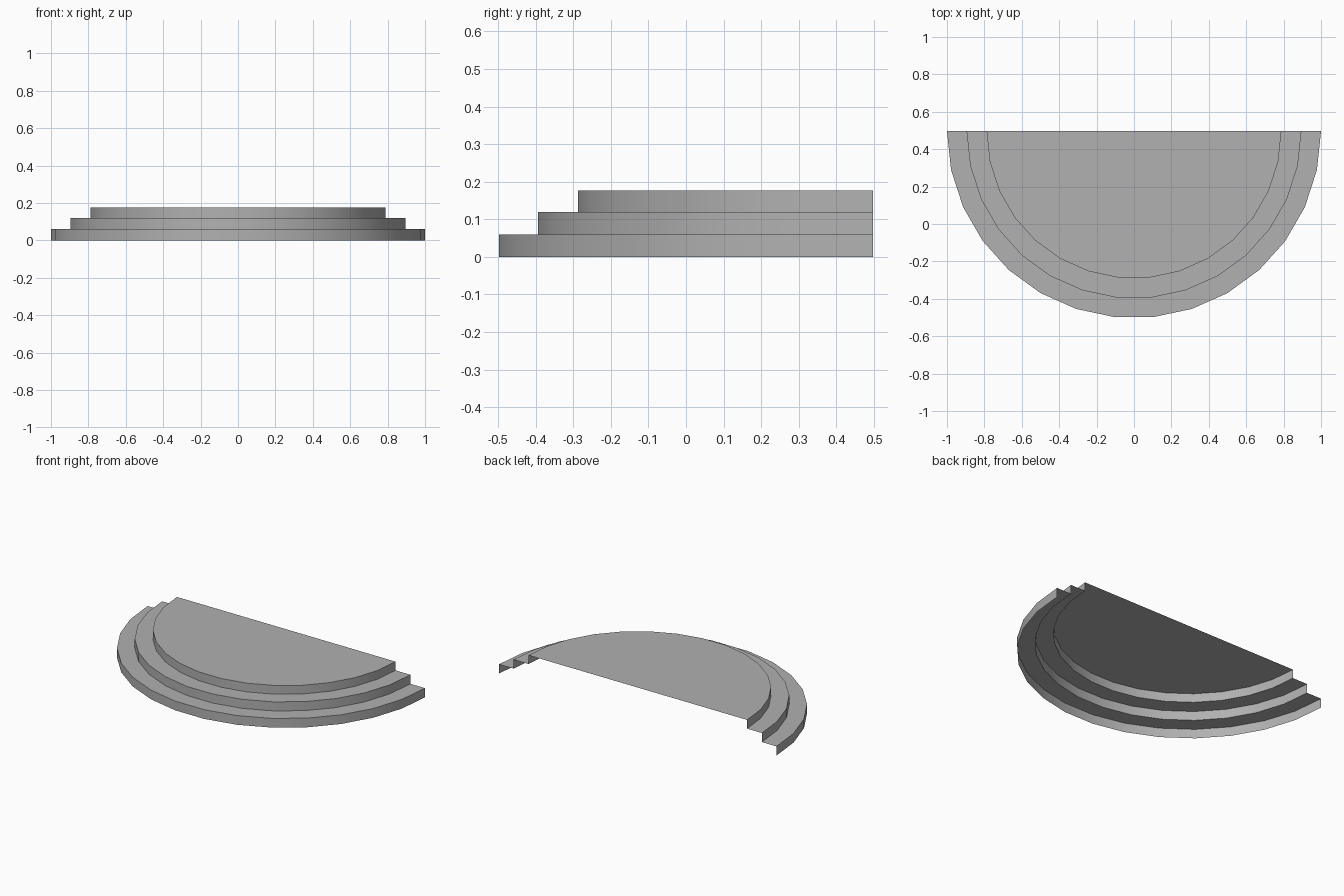
import bpy, bmesh, math

if "Cube" in bpy.data.objects:
    bpy.data.objects.remove(bpy.data.objects["Cube"])

SEGMENTS = 15
BACK_Y = 0.497
# Stair profile (radius, height), from the floor up to the landing edge
PROFILE = [(1.0, 0.0), (1.0, 0.06), (0.895, 0.06), (0.895, 0.119),
           (0.788, 0.119), (0.788, 0.176)]


def half_ring(bm, radius, z):
    angles = [math.pi * (1 + i / SEGMENTS) for i in range(SEGMENTS + 1)]
    return [bm.verts.new((radius * math.cos(a), BACK_Y + radius * math.sin(a), z))
            for a in angles]


bm = bmesh.new()
rings = [half_ring(bm, r, z) for r, z in PROFILE]

# Risers and treads; the back and underside stay open
for low, high in zip(rings, rings[1:]):
    for i in range(SEGMENTS):
        bm.faces.new((low[i], low[i + 1], high[i + 1], high[i]))

# Half-round landing
bm.faces.new(rings[-1])

mesh = bpy.data.meshes.new("half_round_steps")
bm.to_mesh(mesh)
bm.free()
steps = bpy.data.objects.new("half_round_steps", mesh)
bpy.context.collection.objects.link(steps)

# Dark grey stone
stone = bpy.data.materials.new("dark_grey_stone")
stone.diffuse_color = (0.44, 0.44, 0.44, 1)
stone.use_nodes = True
stone.node_tree.nodes["Principled BSDF"].inputs["Base Color"].default_value = stone.diffuse_color
mesh.materials.append(stone)

# Smooth around the curve, sharp at the step edges
bpy.context.view_layer.objects.active = steps
steps.select_set(True)
bpy.ops.object.shade_smooth_by_angle(angle=math.radians(30))
